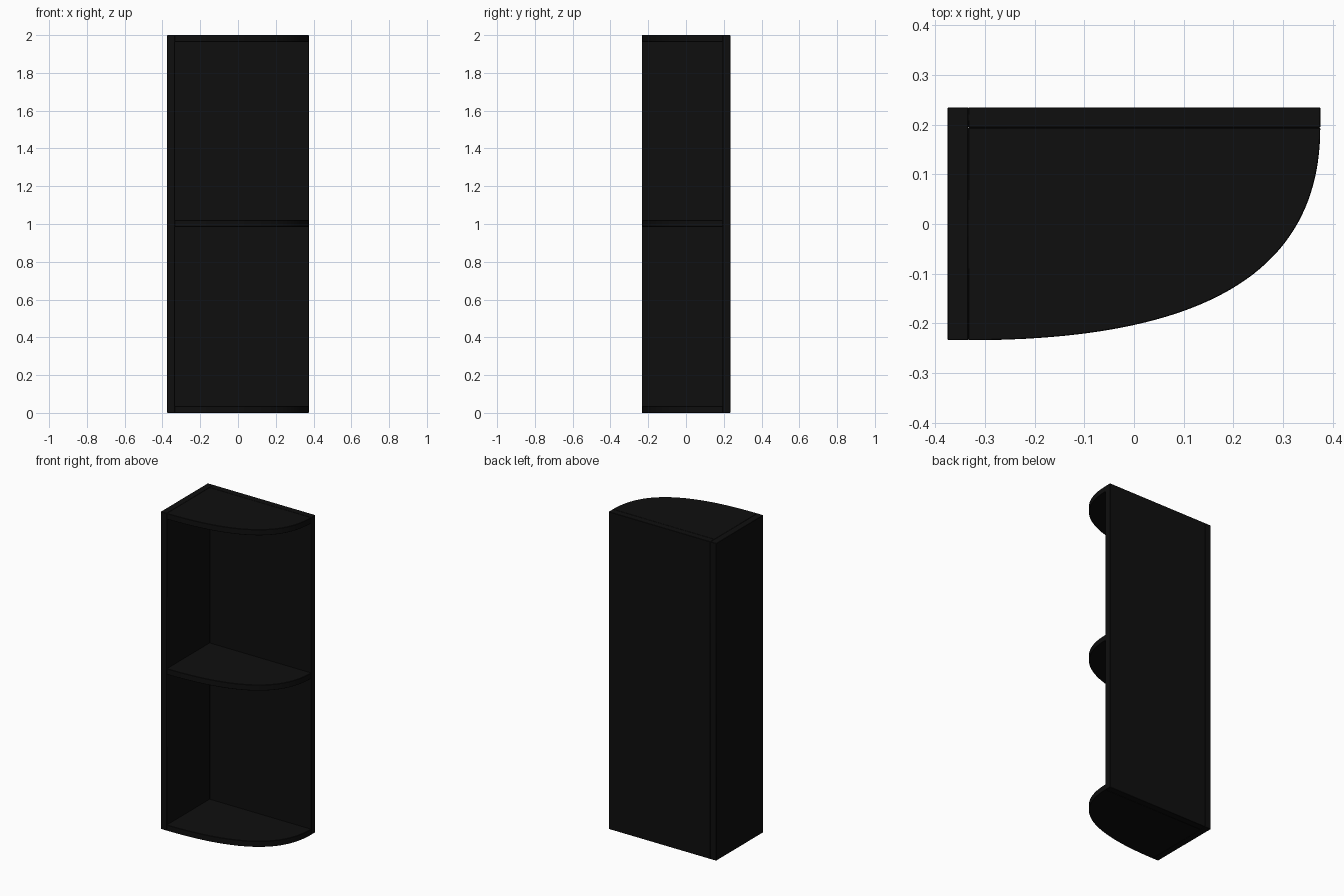
import bpy, bmesh
from mathutils import Vector
from mathutils.geometry import interpolate_bezier

if "Cube" in bpy.data.objects:
    bpy.data.objects.remove(bpy.data.objects["Cube"])

# Overall extents and board thicknesses
X0, X1 = -0.375, 0.375
Y0, Y1 = -0.234, 0.235
HEIGHT, BOARD, SHELF = 2.0, 0.041, 0.036

black = bpy.data.materials.new("matte black")
black.use_nodes = True
colour = (0.0045, 0.0045, 0.0045, 1)
black.diffuse_color = colour
black.node_tree.nodes["Principled BSDF"].inputs["Base Color"].default_value = colour


def board(name, outline, z0, z1):
    """Extrude a flat outline into a board with finely eased edges."""
    bm = bmesh.new()
    face = bm.faces.new([bm.verts.new((x, y, z0)) for x, y in outline])
    top = bmesh.ops.extrude_face_region(bm, geom=[face])["geom"]
    verts = [v for v in top if isinstance(v, bmesh.types.BMVert)]
    bmesh.ops.translate(bm, verts=verts, vec=(0, 0, z1 - z0))
    bmesh.ops.recalc_face_normals(bm, faces=bm.faces)
    mesh = bpy.data.meshes.new(name)
    bm.to_mesh(mesh)
    bm.free()
    mesh.materials.append(black)
    ob = bpy.data.objects.new(name, mesh)
    bpy.context.collection.objects.link(ob)
    bpy.ops.object.select_all(action="DESELECT")
    ob.select_set(True)
    bpy.context.view_layer.objects.active = ob
    bpy.ops.object.shade_smooth_by_angle()
    bevel = ob.modifiers.new("eased edges", "BEVEL")
    bevel.width = 0.0015
    bevel.segments = 1
    return ob


def rectangle(x0, x1, y0, y1):
    return [(x0, y0), (x1, y0), (x1, y1), (x0, y1)]


# Upright panels
inner_x, inner_y = X0 + BOARD, Y1 - BOARD
board("side_panel", rectangle(X0, inner_x, Y0, Y1), 0, HEIGHT)
board("back_panel", rectangle(inner_x, X1, inner_y, Y1), 0, HEIGHT)

# Shelves with a full, quarter-round front edge
pull = 0.675
arc = interpolate_bezier(
    Vector((inner_x, Y0)),
    Vector((inner_x + pull * (X1 - inner_x), Y0)),
    Vector((X1, inner_y - pull * (inner_y - Y0))),
    Vector((X1, inner_y)), 49)
outline = [(inner_x, inner_y)] + [(p.x, p.y) for p in arc]
for name, z in (("bottom_shelf", 0), ("middle_shelf", 0.985), ("top_shelf", HEIGHT - SHELF)):
    board(name, outline, z, z + SHELF)
